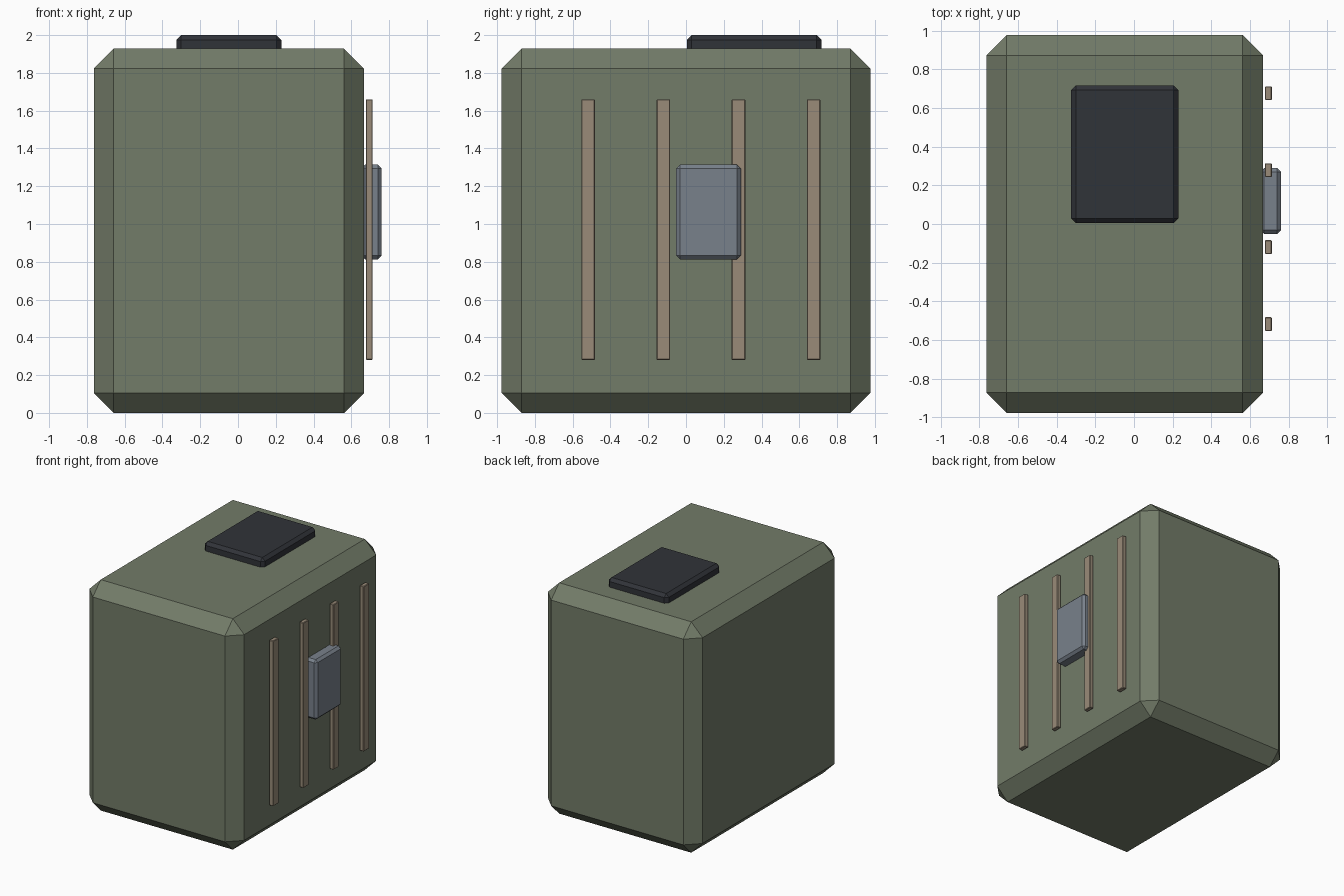
import bpy

if "Cube" in bpy.data.objects:
    bpy.data.objects.remove(bpy.data.objects["Cube"])


def material(name, rgb):
    m = bpy.data.materials.new(name)
    m.diffuse_color = (*rgb, 1)
    m.use_nodes = True
    m.node_tree.nodes["Principled BSDF"].inputs["Base Color"].default_value = m.diffuse_color
    return m


def box(name, lo, hi, bevel, mat):
    """Box between two corners with a single flat chamfer."""
    bpy.ops.mesh.primitive_cube_add(size=1, location=[(a + b) / 2 for a, b in zip(lo, hi)])
    ob = bpy.context.object
    ob.name = name
    ob.scale = [b - a for a, b in zip(lo, hi)]
    bpy.ops.object.transform_apply(location=False, rotation=False, scale=True)
    mod = ob.modifiers.new("chamfer", 'BEVEL')
    mod.width = bevel
    mod.segments = 1
    ob.data.materials.append(mat)
    return ob


olive = material("olive", (0.17, 0.20, 0.14))
dark = material("dark", (0.03, 0.033, 0.04))
tan = material("tan", (0.32, 0.26, 0.19))
steel = material("steel", (0.19, 0.22, 0.26))

# Main chamfered body
box("body", (-0.763, -0.976, 0), (0.667, 0.976, 1.928), 0.105, olive)

# Dark hatch on the top
box("top_hatch", (-0.326, 0.004, 1.89), (0.229, 0.717, 2.0), 0.025, dark)

# Row of vertical slats standing just off the right side
for i in range(4):
    y = -0.518 + i * 0.398
    box(f"side_slat_{i + 1}", (0.677, y - 0.036, 0.28), (0.713, y + 0.036, 1.66), 0.004, tan)

# Small panel over the slats
box("side_panel", (0.653, -0.052, 0.813), (0.76, 0.29, 1.314), 0.02, steel)
